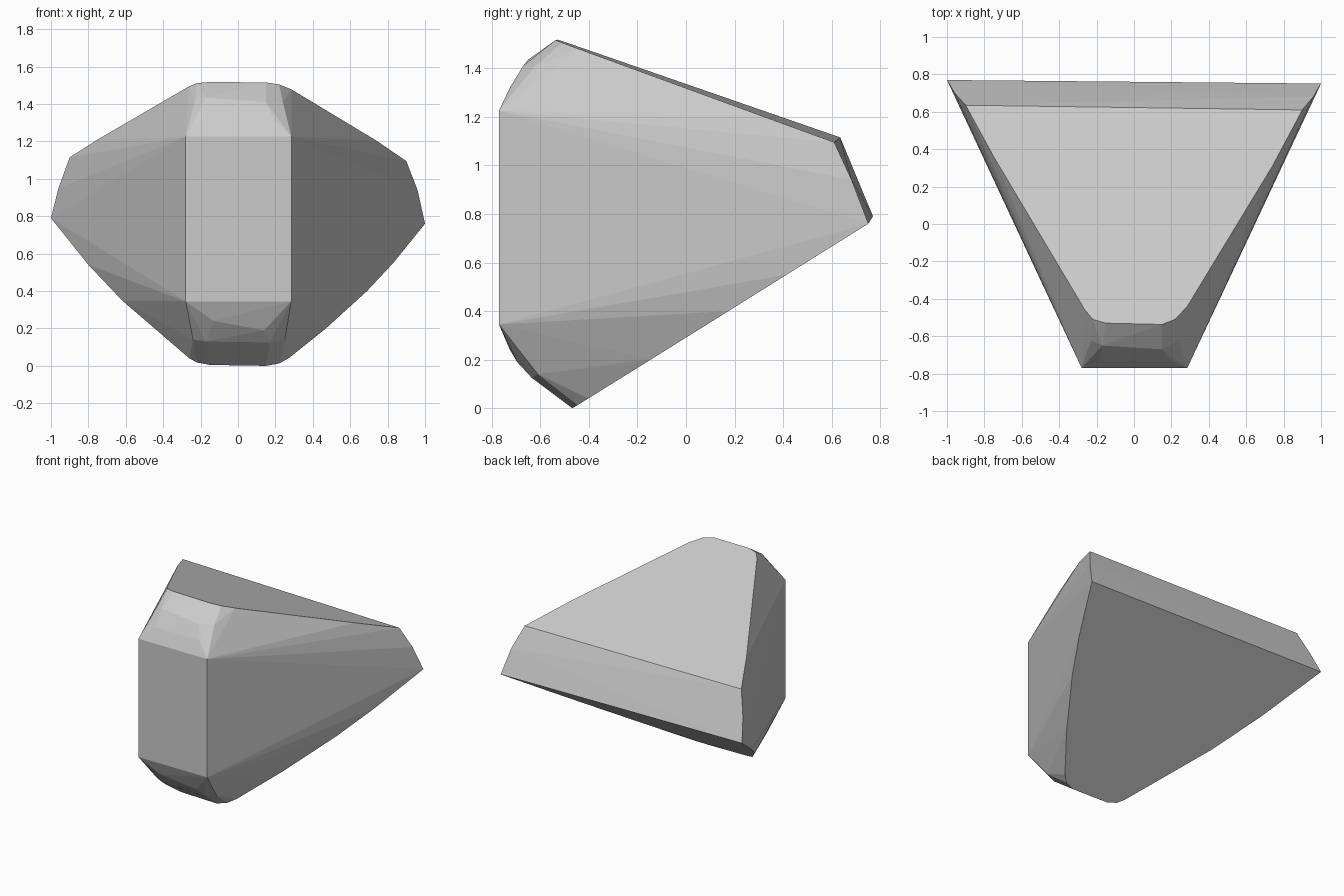
import bpy, bmesh, math

if "Cube" in bpy.data.objects:
    bpy.data.objects.remove(bpy.data.objects["Cube"])


def on_top(x, y):
    """Point on the sloping upper facet."""
    return (x, y, 1.517 - 0.356 * (y + 0.535) - 0.016 * x)


def on_base(x, z):
    """Point on the sloping lower facet."""
    return (x, (z - 0.296 + 0.009 * x) / 0.63, z)


# Outline of the upper facet, in plan
top_rim = [on_top(x, y) for x, y in (
    (-0.90, 0.635), (-0.75, 0.36), (-0.262, -0.46), (-0.22, -0.51), (-0.15, -0.53),
    (0.15, -0.537), (0.22, -0.51), (0.285, -0.44), (0.74, 0.31), (0.90, 0.61))]

# Outline of the lower facet, in elevation
base_rim = [on_base(x, z) for x, z in (
    (-1.0, 0.79), (-0.80, 0.54), (-0.62, 0.35), (-0.26, 0.04), (-0.22, 0.018),
    (-0.15, 0.005), (0.15, 0.0), (0.22, 0.013), (0.27, 0.04), (0.47, 0.20),
    (0.69, 0.40), (0.83, 0.55), (1.0, 0.76))]

# Slightly bowed ends of the back facet
back_ends = [(-0.96, 0.702, 0.95), (0.96, 0.682, 0.94)]

# Flat front panel
front_panel = [(x, -0.77, z) for x in (-0.28, 0.285) for z in (0.345, 1.225)]

# Worn upper and lower edges of the front
worn_edges = [
    (-0.17, -0.65, 1.435), (0.15, -0.67, 1.41), (-0.23, -0.62, 1.42), (0.24, -0.62, 1.41),
    (-0.18, -0.725, 1.32), (0.19, -0.725, 1.32),
    (-0.13, -0.725, 0.24), (0.14, -0.695, 0.19), (-0.17, -0.635, 0.13),
    (0.17, -0.635, 0.125), (-0.24, -0.61, 0.14), (0.25, -0.61, 0.14)]

# Wrap all facets into one closed solid
bm = bmesh.new()
for p in top_rim + base_rim + back_ends + front_panel + worn_edges:
    bm.verts.new(p)
hull = bmesh.ops.convex_hull(bm, input=bm.verts)
loose = {g for g in hull["geom_interior"] + hull["geom_unused"]
         if isinstance(g, bmesh.types.BMVert)}
bmesh.ops.delete(bm, geom=list(loose), context='VERTS')
bmesh.ops.dissolve_limit(bm, angle_limit=math.radians(1.0),
                         verts=bm.verts, edges=bm.edges)
bmesh.ops.recalc_face_normals(bm, faces=bm.faces)

mesh = bpy.data.meshes.new("faceted_block")
bm.to_mesh(mesh)
bm.free()
block = bpy.data.objects.new("faceted_block", mesh)
bpy.context.collection.objects.link(block)

grey = bpy.data.materials.new("light grey")
grey.diffuse_color = (0.6, 0.6, 0.6, 1.0)
grey.use_nodes = True
grey.node_tree.nodes["Principled BSDF"].inputs["Base Color"].default_value = grey.diffuse_color
mesh.materials.append(grey)
